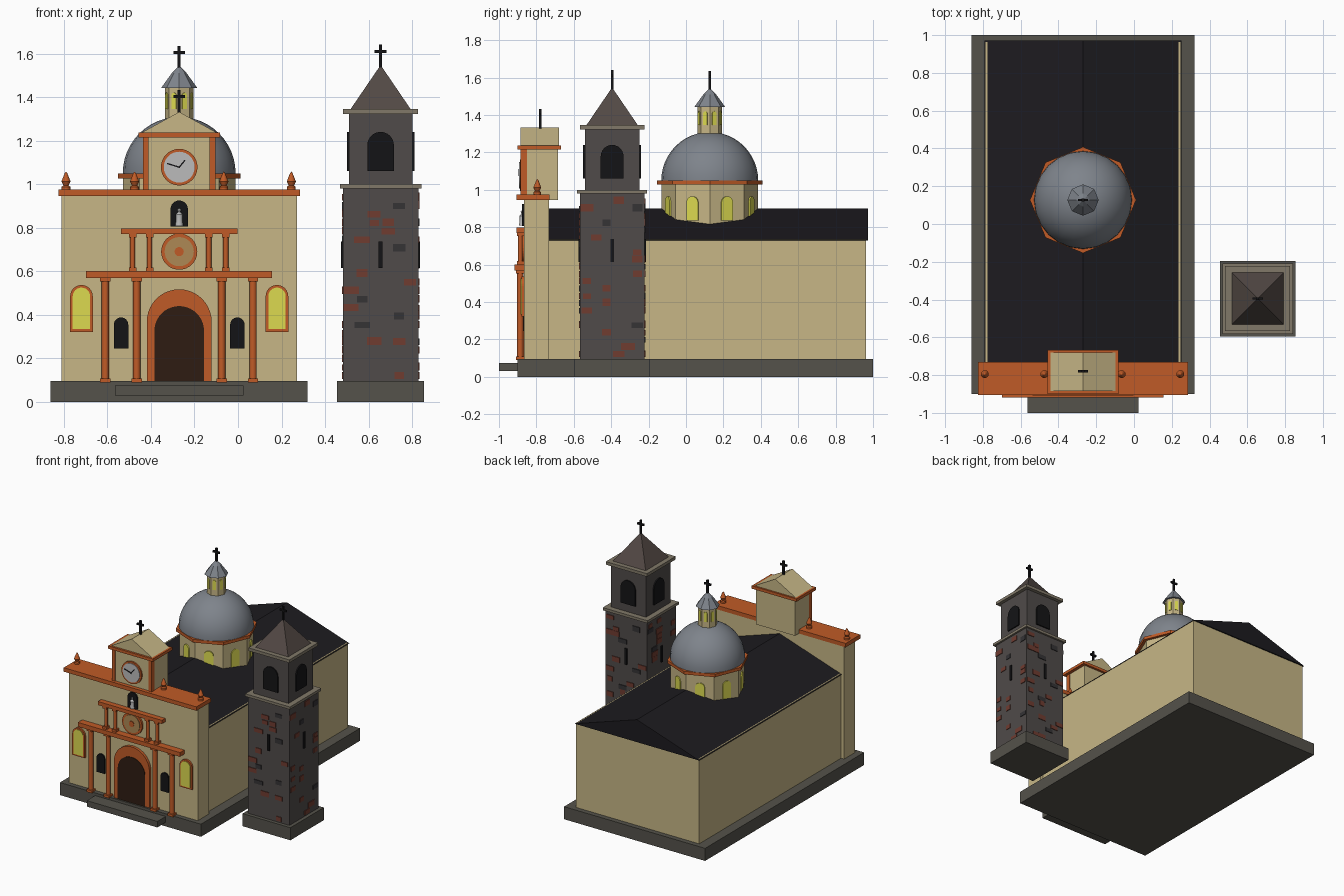
import bpy, bmesh, math, random
from mathutils import Matrix, Vector

if "Cube" in bpy.data.objects:
    bpy.data.objects.remove(bpy.data.objects["Cube"])

random.seed(4)
PI = math.pi


def mat(name, r, g, b):
    m = bpy.data.materials.new(name)
    m.diffuse_color = (r, g, b, 1)
    m.use_nodes = True
    m.node_tree.nodes["Principled BSDF"].inputs["Base Color"].default_value = m.diffuse_color
    return m


CREAM = mat("cream", .57, .47, .24)
ORANGE = mat("terracotta", .53, .105, .02)
SLATE = mat("slate", .012, .011, .014)
LEAD = mat("lead", .21, .23, .26)
PLINTH = mat("plinth", .09, .085, .07)
STONE = mat("stone", .08, .07, .067)
TRIM = mat("trim", .22, .19, .14)
CAP = mat("cap", .085, .066, .058)
YELLOW = mat("yellow", .72, .7, .08)
BLACK = mat("black", .007, .007, .008)
DOOR = mat("door", .028, .012, .006)
BRICK = mat("brick", .16, .045, .03)
DARK = mat("dark_stone", .035, .033, .036)
PALE = mat("pale", .5, .5, .5)
TAN = mat("tan", .42, .25, .09)


def finish(name, bm, m, smooth=False):
    bmesh.ops.recalc_face_normals(bm, faces=bm.faces)
    me = bpy.data.meshes.new(name)
    bm.to_mesh(me)
    bm.free()
    me.materials.append(m)
    ob = bpy.data.objects.new(name, me)
    bpy.context.collection.objects.link(ob)
    if smooth:
        bpy.context.view_layer.objects.active = ob
        ob.select_set(True)
        bpy.ops.object.shade_smooth_by_angle(angle=math.radians(40))
        ob.select_set(False)
    return ob


def add_box(bm, x0, x1, y0, y1, z0, z1, M=Matrix()):
    T = Matrix.Translation(((x0 + x1) / 2, (y0 + y1) / 2, (z0 + z1) / 2))
    bmesh.ops.create_cube(bm, size=1, matrix=M @ T @ Matrix.Diagonal((x1 - x0, y1 - y0, z1 - z0, 1)))


def box(name, x0, x1, y0, y1, z0, z1, m):
    bm = bmesh.new()
    add_box(bm, x0, x1, y0, y1, z0, z1)
    return finish(name, bm, m)


def prism(name, pts, y0, y1, m, M=Matrix()):
    """Extrude an xz outline from y0 to y1."""
    bm = bmesh.new()
    f = bm.faces.new([bm.verts.new(M @ Vector((x, y0, z))) for x, z in pts])
    new = bmesh.ops.extrude_face_region(bm, geom=[f])["geom"]
    vec = M.to_3x3() @ Vector((0, y1 - y0, 0))
    bmesh.ops.translate(bm, vec=vec, verts=[v for v in new if isinstance(v, bmesh.types.BMVert)])
    return finish(name, bm, m)


def arch(x, half, z0, top, n=12):
    c = top - half
    return [(x - half, z0), (x + half, z0)] + [
        (x + half * math.cos(PI * i / n), c + half * math.sin(PI * i / n)) for i in range(n + 1)]


def disc(x, z, r, n=32):
    return [(x + r * math.cos(2 * PI * i / n), z + r * math.sin(2 * PI * i / n)) for i in range(n)]


def lathe(name, prof, x, y, n, m, smooth=True, turn=0):
    """Revolve (radius, z) points about the vertical line through x, y."""
    bm = bmesh.new()
    rings = []
    for r, z in prof:
        if r == 0:
            rings.append([bm.verts.new((x, y, z))] * n)
        else:
            rings.append([bm.verts.new((x + r * math.cos(turn + 2 * PI * i / n),
                                        y + r * math.sin(turn + 2 * PI * i / n), z)) for i in range(n)])
    for a, b in zip(rings, rings[1:]):
        for i in range(n):
            j = (i + 1) % n
            bm.faces.new(list(dict.fromkeys((a[i], a[j], b[j], b[i]))))
    for ring, (r, z) in ((rings[0], prof[0]), (rings[-1], prof[-1])):
        if r:
            bm.faces.new(ring)
    return finish(name, bm, m, smooth)


def cross(name, x, y, z):
    bm = bmesh.new()
    add_box(bm, x - .007, x + .007, y - .007, y + .007, z - .01, z + .098)
    add_box(bm, x - .027, x + .027, y - .006, y + .006, z + .06, z + .074)
    finish(name, bm, BLACK)


CX = -.27
# plinths and step
box("church_plinth", -.86, .32, -.9, 1, 0, .095, PLINTH)
box("front_step", -.565, .025, -1, -.88, .03, .075, PLINTH)
box("tower_plinth", .455, .855, -.595, -.195, 0, .095, PLINTH)

# nave and roof
box("nave", -.785, .245, -.74, .963, .09, .735, CREAM)
prism("nave_roof", [(-.792, .73), (.252, .73), (CX, .9)], -.74, .972, SLATE)

# facade wall and cornice
FY = -.866
box("facade", -.81, .27, FY, -.733, .09, .95, CREAM)
box("facade_cornice", -.825, .285, -.905, -.73, .945, .975, ORANGE)
for x in (-.79, -.475, -.065, .245):
    lathe("pinnacle", [(.02, .97), (.02, .988), (.012, .994), (.021, 1.012), (.014, 1.03), (.006, 1.05), (0, 1.058)],
          x, -.795, 12, ORANGE)

# clock turret
box("clock_turret", -.433, -.107, -.877, -.684, .945, 1.22, CREAM)
box("turret_cornice", -.457, -.083, -.9, -.667, 1.215, 1.237, ORANGE)
prism("turret_gable", [(CX - .175, 1.235), (CX + .175, 1.235), (CX, 1.332)], -.885, -.68, CREAM)
for s in (-1, 1):
    x = CX + s * .153
    box("turret_pilaster", x - .013, x + .013, -.884, -.85, .97, 1.22, ORANGE)
prism("clock_rim", disc(CX, 1.078, .084), -.888, -.87, ORANGE)
prism("clock_face", disc(CX, 1.078, .071), -.892, -.87, PALE)
for ang, ln in ((50, .042), (163, .058)):
    M = Matrix.Translation((CX, 0, 1.078)) @ Matrix.Rotation(-math.radians(ang), 4, 'Y')
    bm = bmesh.new()
    add_box(bm, -.004, ln, -.896, -.89, -.003, .003, M)
    finish("clock_hand", bm, BLACK)
cross("turret_cross", CX, -.78, 1.335)

# portal
prism("door_surround", arch(CX, .149, .09, .517, 20), FY - .02, FY + .01, ORANGE)
prism("door", arch(CX, .114, .09, .44, 20), FY - .024, FY + .01, DOOR)


# columns and entablatures
def column(name, x, r, z0, z1):
    y = FY - .02
    lathe(name, [(r, z0), (r, z1)], x, y, 16, ORANGE)
    for a, b in ((z0, z0 + .018), (z1 - .018, z1)):
        box(name + "_block", x - r * 1.4, x + r * 1.4, y - r * 1.4, y + .03, a, b, ORANGE)


for s in (-1, 1):
    for d in (.195, .339):
        column("lower_column", CX + s * d, .017, .09, .57)
    for d in (.136, .214):
        column("upper_column", CX + s * d, .012, .6, .772)
box("lower_entablature", -.698, .157, -.918, FY + .01, .568, .6, ORANGE)
box("upper_entablature", -.538, -.002, -.907, FY + .01, .77, .797, ORANGE)

# rose window
for i, (r, m) in enumerate(((.083, ORANGE), (.067, TAN), (.021, ORANGE))):
    prism("rose_window", disc(CX, .69, r), FY - .015 - .004 * i, FY + .01, m)

# niche with statue
prism("niche", arch(CX, .04, .805, .925), FY - .012, FY + .01, BLACK)
lathe("statue", [(.019, .808), (.015, .84), (.017, .86), (.006, .873), (.01, .882), (0, .893)],
      CX, FY - .008, 12, PALE)

# facade windows
for s in (-1, 1):
    x = CX + s * .449
    prism("window_frame", arch(x, .052, .322, .537), FY - .014, FY + .01, ORANGE)
    prism("window_glass", arch(x, .04, .334, .525), FY - .018, FY + .01, YELLOW)
    prism("small_window", arch(CX + s * .267, .033, .245, .388), FY - .01, FY + .01, BLACK)

# dome on octagonal drum
DY = .127
lathe("drum", [(.258, .74), (.258, 1.03)], CX, DY, 8, CREAM, False)
lathe("drum_cornice", [(.281, 1.027), (.281, 1.05)], CX, DY, 8, ORANGE, False)
lathe("dome", [(.259, 1.03)] + [(.259 * math.cos(PI * i / 24), 1.05 + .259 * math.sin(PI * i / 24))
                                for i in range(12)] + [(0, 1.309)], CX, DY, 24, LEAD)
lathe("lantern", [(.066, 1.27), (.066, 1.45)], CX, DY, 8, CREAM, False)
lathe("lantern_roof", [(.083, 1.442), (.034, 1.51), (0, 1.545)], CX, DY, 8, LEAD, False)
cross("dome_cross", CX, DY, 1.537)
for k in range(8):
    M = Matrix.Translation((CX, DY, 0)) @ Matrix.Rotation(PI / 8 + k * PI / 4, 4, 'Z')
    prism("drum_window", arch(0, .033, .835, .965), -.246, -.22, YELLOW, M)
    prism("lantern_window", arch(0, .011, 1.345, 1.42, 8), -.065, -.055, YELLOW, M)

# bell tower
TX, TY = .655, -.395


def tower_block(name, h, z0, z1, m):
    box(name, TX - h, TX + h, TY - h, TY + h, z0, z1, m)


tower_block("tower_shaft", .173, .09, .985, STONE)
tower_block("tower_cornice", .187, .98, 1.0, TRIM)
tower_block("belfry", .146, .995, 1.33, STONE)
tower_block("belfry_cornice", .172, 1.323, 1.346, TRIM)
lathe("tower_roof", [(.137 * 2 ** .5, 1.346), (0, 1.547)], TX, TY, 4, CAP, False, PI / 4)
cross("tower_cross", TX, TY, 1.543)

# tower openings and odd stones on each side
bricks = {BRICK: bmesh.new(), DARK: bmesh.new()}
for k in range(4):
    M = Matrix.Translation((TX, TY, 0)) @ Matrix.Rotation(k * PI / 2, 4, 'Z')
    prism("belfry_opening", arch(0, .061, 1.06, 1.24), -.155, -.14, BLACK, M)
    prism("tower_slit", [(-.009, .615), (.009, .615), (.009, .737), (-.009, .737)], -.181, -.17, BLACK, M)
    for row in range(22):
        z = .105 + row * .039
        for x in random.sample((-.135, -.085, .085, .135, -.03, .035), random.choice((0, 1, 1, 2))):
            if abs(x) < .05 and .56 < z < .75:
                continue
            w, h = random.uniform(.02, .037), random.uniform(.028, .04)
            add_box(bricks[random.choice((BRICK, BRICK, DARK))], x - w, x + w,
                    -.178, -.168, z, z + h, M)
for m, bm in bricks.items():
    finish("tower_odd_stones", bm, m)
